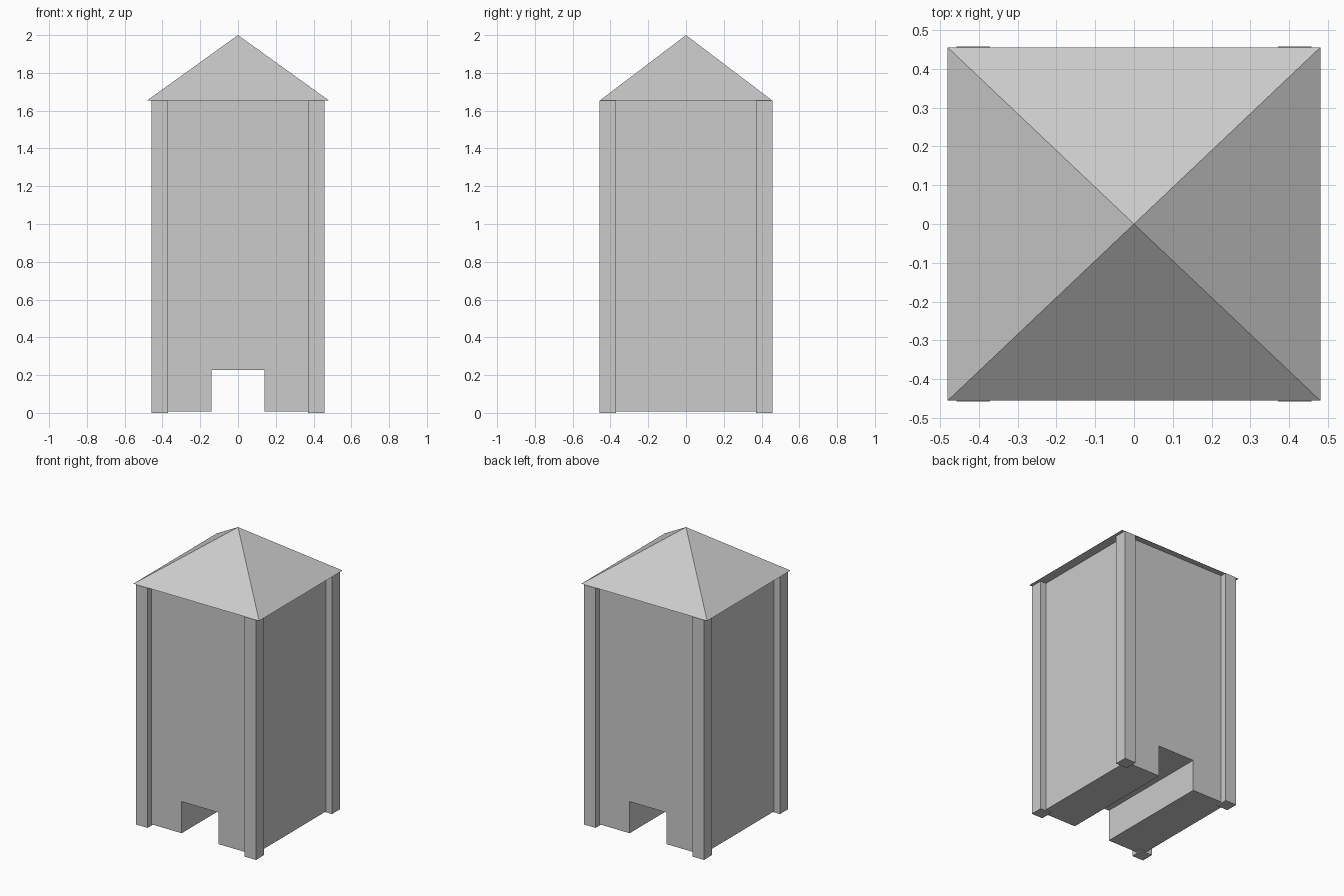
import bpy, bmesh

if "Cube" in bpy.data.objects:
    bpy.data.objects.remove(bpy.data.objects["Cube"])

EAVES = 1.655       # height where walls meet the roof
WALL = 0.414        # half width of the walls
POST = 0.0435       # half width of a corner post


def add_object(name, bm):
    bmesh.ops.recalc_face_normals(bm, faces=bm.faces)
    mesh = bpy.data.meshes.new(name)
    bm.to_mesh(mesh)
    bm.free()
    obj = bpy.data.objects.new(name, mesh)
    bpy.context.collection.objects.link(obj)
    return obj


# Tower body: front profile with a passage, extruded from front to back
base, door_x, door_z = 0.008, 0.14, 0.226
half = [(door_x, door_z), (door_x, base), (WALL, base), (WALL, EAVES)]
profile = half + [(-x, z) for x, z in reversed(half)]
bm = bmesh.new()
face = bm.faces.new([bm.verts.new((x, -WALL, z)) for x, z in profile])
result = bmesh.ops.extrude_face_region(bm, geom=[face], use_keep_orig=True)
moved = [g for g in result["geom"] if isinstance(g, bmesh.types.BMVert)]
bmesh.ops.translate(bm, verts=moved, vec=(0, 2 * WALL, 0))
add_object("tower_body", bm)

# Square posts centred on the four corners
for y_name, sy in (("front", -1), ("back", 1)):
    for x_name, sx in (("left", -1), ("right", 1)):
        bm = bmesh.new()
        bmesh.ops.create_cube(bm, size=1)
        bmesh.ops.scale(bm, verts=bm.verts, vec=(2 * POST, 2 * POST, EAVES))
        bmesh.ops.translate(bm, verts=bm.verts,
                            vec=(sx * WALL, sy * WALL, EAVES / 2))
        add_object(f"{y_name}_{x_name}_post", bm)

# Pyramid roof, overhanging a little further at the sides
bm = bmesh.new()
corners = [bm.verts.new((sx * 0.48, sy * 0.455, EAVES))
           for sx, sy in ((-1, -1), (1, -1), (1, 1), (-1, 1))]
apex = bm.verts.new((0, 0, 2))
bm.faces.new(corners)
for i in range(4):
    bm.faces.new((corners[i], corners[(i + 1) % 4], apex))
add_object("pyramid_roof", bm)
